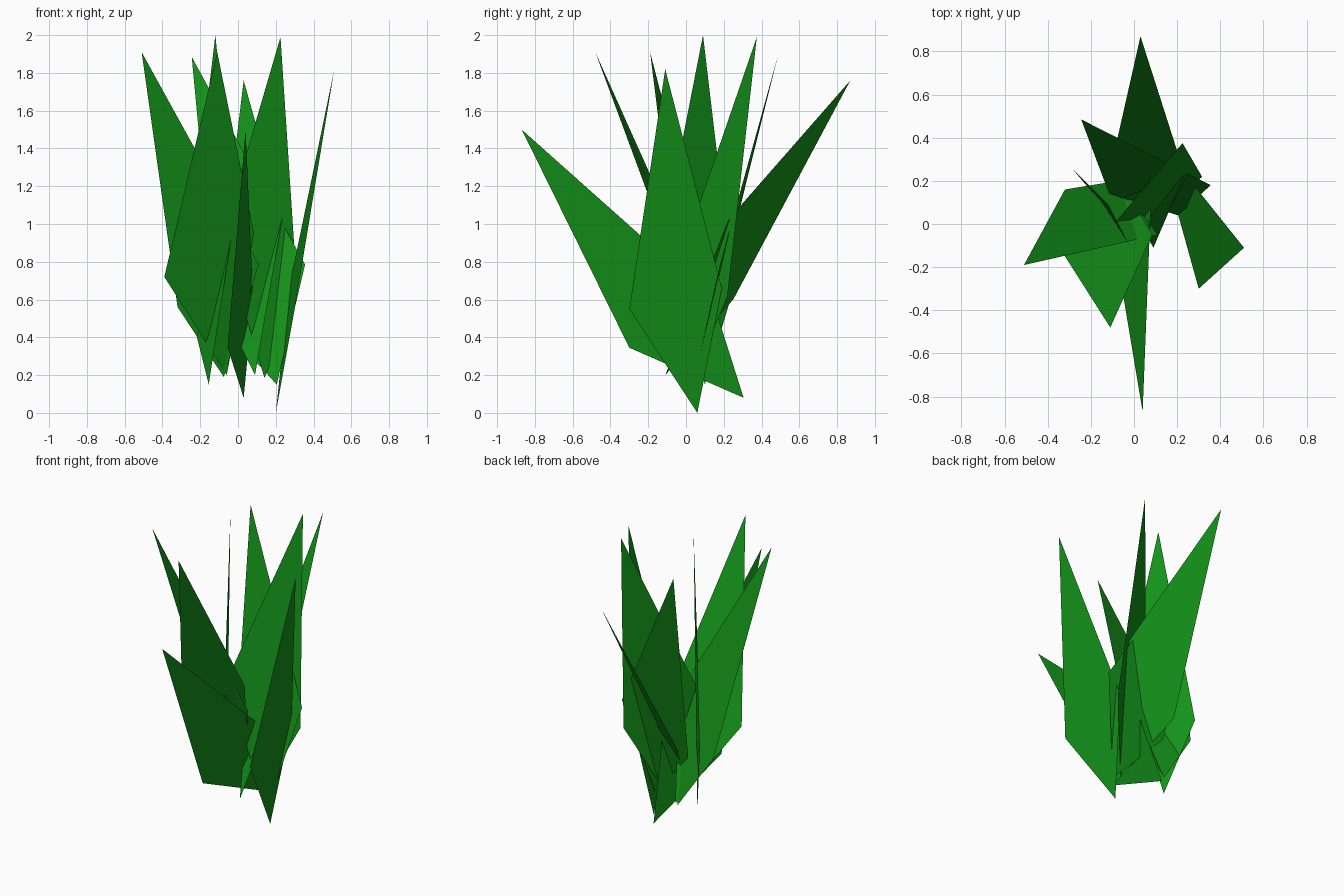
import bpy, bmesh

green = bpy.data.materials.new("leaf_green")
green.diffuse_color = (0.007, 0.29, 0.01, 1)

# Each blade is a flat kite: root, one side corner, tip, other side corner
BLADES = {
    "left_blade":        [(-.075, .20, .19), (.11, -.05, .785), (-.51, -.19, 1.91), (-.32, .16, .56)],
    "back_left_blade":   [(.205, .04, .15), (.355, .18, .785), (-.245, .485, 1.885), (-.115, .14, .50)],
    "centre_blade":      [(-.155, .10, .15), (-.02, -.10, 1.03), (-.12, .09, 2.0), (-.28, .25, .65)],
    "front_left_blade":  [(-.06, .20, .20), (.085, -.05, .95), (-.11, -.48, 1.91), (-.39, -.04, .72)],
    "back_blade":        [(.09, -.11, .20), (.235, .23, 1.03), (.03, .87, 1.76), (-.11, .25, .60)],
    "back_right_blade":  [(.14, .04, .185), (.315, .22, .62), (.225, .375, 1.99), (-.085, .01, .93)],
    "right_blade":       [(.20, .06, 0), (.27, .19, .66), (.51, -.11, 1.82), (.30, -.30, .55)],
    "front_blade":       [(.03, .305, .08), (.08, .14, .60), (.04, -.87, 1.50), (-.055, -.30, .345)],
}


def add_blade(name, corners):
    bm = bmesh.new()
    bm.faces.new([bm.verts.new(c) for c in corners])
    mesh = bpy.data.meshes.new(name)
    bm.to_mesh(mesh)
    bm.free()
    mesh.materials.append(green)
    obj = bpy.data.objects.new(name, mesh)
    bpy.context.collection.objects.link(obj)


for name, corners in BLADES.items():
    add_blade(name, corners)
